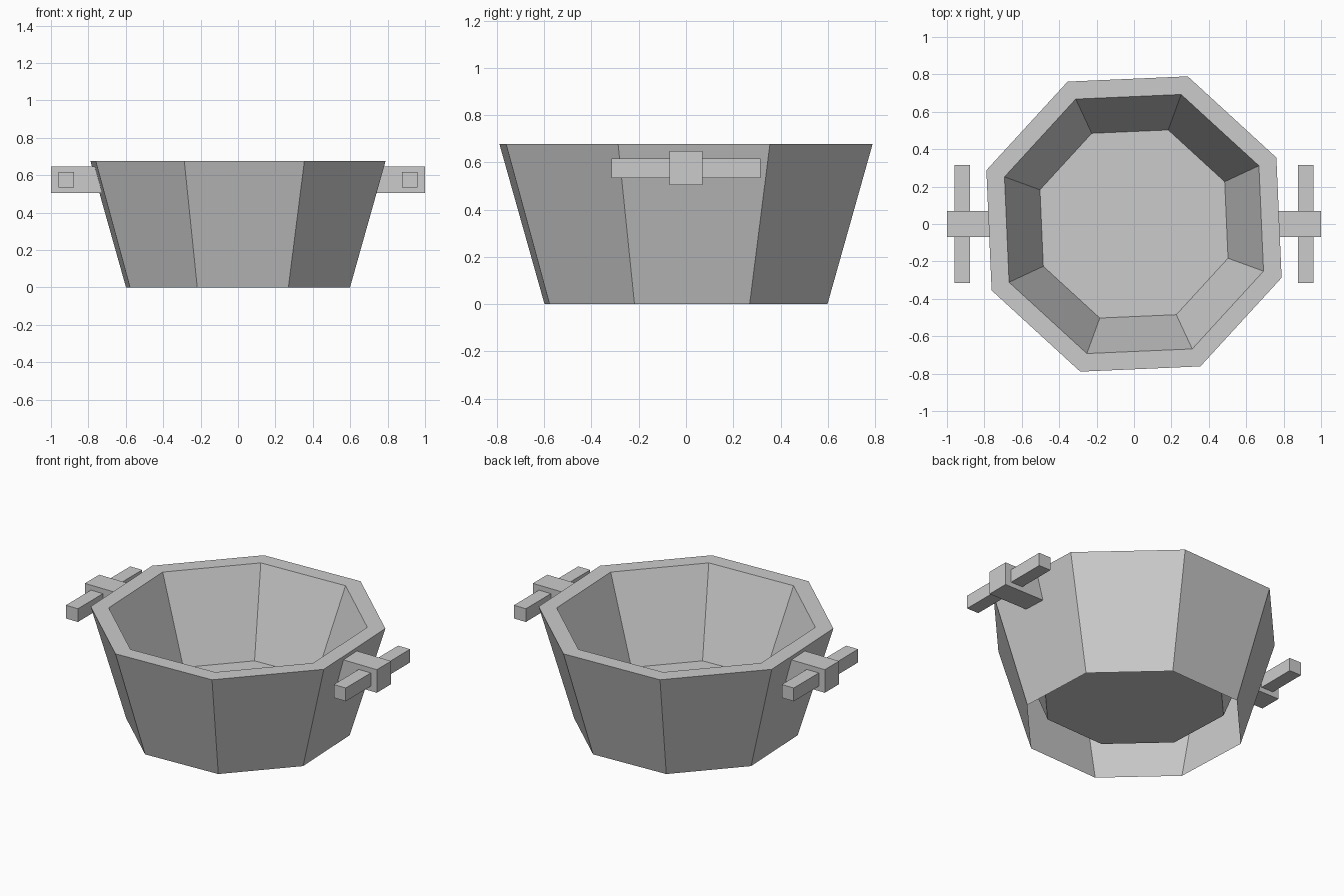
import bpy, bmesh
from math import cos, sin, radians

cube = bpy.data.objects.get("Cube")
if cube:
    bpy.data.objects.remove(cube, do_unlink=True)

# Single plain grey for every part
grey = bpy.data.materials.new("plain_grey")
grey.use_nodes = True
colour = (0.6, 0.6, 0.6, 1)
grey.diffuse_color = colour
grey.node_tree.nodes["Principled BSDF"].inputs["Base Color"].default_value = colour

SIDES = 8
TURN = radians(25)
HEIGHT = 0.677


def finish(name, bm):
    mesh = bpy.data.meshes.new(name)
    bm.to_mesh(mesh)
    bm.free()
    mesh.materials.append(grey)
    obj = bpy.data.objects.new(name, mesh)
    bpy.context.collection.objects.link(obj)
    return obj


def ring(bm, radius, z):
    angles = [TURN + radians(360) * i / SIDES for i in range(SIDES)]
    return [bm.verts.new((radius * cos(a), radius * sin(a), z)) for a in angles]


def box(name, low, high):
    bm = bmesh.new()
    bmesh.ops.create_cube(bm, size=1)
    for v in bm.verts:
        v.co = [h if c > 0 else l for c, l, h in zip(v.co, low, high)]
    return finish(name, bm)


# Tub: outer wall, flat rim, inner wall and raised floor, open underneath
bm = bmesh.new()
profile = [(0.637, 0), (0.84, HEIGHT), (0.737, HEIGHT), (0.535, 0.163)]
rings = [ring(bm, r, z) for r, z in profile]
for a, b in zip(rings, rings[1:]):
    for i in range(SIDES):
        j = (i + 1) % SIDES
        bm.faces.new((a[i], a[j], b[j], b[i]))
bm.faces.new(rings[-1])
finish("tub", bm)

# Handles: a short arm set into each wall, crossed by a grip bar
for side, s in (("left", 1), ("right", -1)):
    x0, x1 = sorted((s * 0.71, s * 1.0))
    box(side + "_handle_arm", (x0, -0.07, 0.505), (x1, 0.07, 0.648))
    x0, x1 = sorted((s * 0.877, s * 0.959))
    box(side + "_handle_grip", (x0, -0.315, 0.535), (x1, 0.315, 0.617))
